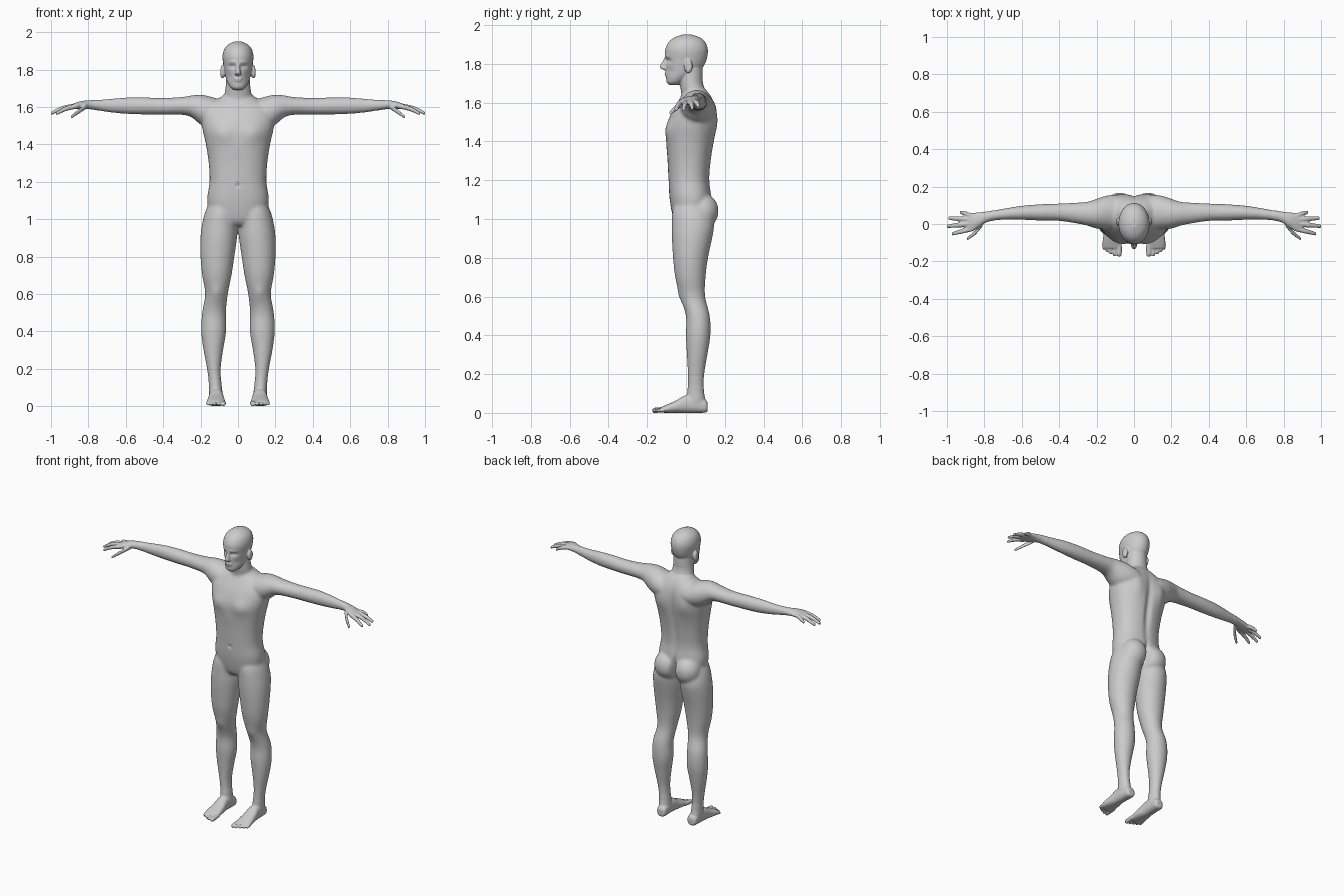
import bpy, math
from mathutils import Vector

skin = bpy.data.materials.new("light_grey")
skin.diffuse_color = (0.6, 0.6, 0.6, 1)
parts = []


def spline(a, b, c, d, t):
    return [0.5 * (2 * q + (r - p) * t + (2 * p - 5 * q + 4 * r - s) * t * t
                   + (3 * q - p - 3 * r + s) * t ** 3) for p, q, r, s in zip(a, b, c, d)]


def loft(name, axis, rings, power=2.0, side=1, n=32, sub=4):
    """Skin smooth oval rings (t, u, v, ru, rv) that follow one axis."""
    smooth, last = [], len(rings) - 1
    for i in range(last):
        q = [rings[max(0, min(last, i + k))] for k in (-1, 0, 1, 2)]
        smooth += [spline(*q, j / sub) for j in range(sub)]
    smooth.append(rings[-1])
    verts, faces = [], []
    for t, u, v, ru, rv in smooth:
        for k in range(n):
            c, s = math.cos(math.tau * k / n), math.sin(math.tau * k / n)
            a = u + ru * math.copysign(abs(c) ** (2 / power), c)
            b = v + rv * math.copysign(abs(s) ** (2 / power), s)
            x, y, z = {'X': (t, a, b), 'Y': (a, t, b), 'Z': (a, b, t)}[axis]
            verts.append((side * x, y, z))
    for r in range(len(smooth) - 1):
        for k in range(n):
            m = (k + 1) % n
            faces.append((r * n + k, r * n + m, r * n + n + m, r * n + n + k))
    faces += [tuple(range(n))[::-1], tuple(range(len(verts) - n, len(verts)))]
    me = bpy.data.meshes.new(name)
    me.from_pydata(verts, [], faces)
    ob = bpy.data.objects.new(name, me)
    bpy.context.collection.objects.link(ob)
    parts.append(ob)


def upright(name, rings, **kw):
    """Vertical loft from (z, x, half width, front y, back y)."""
    loft(name, 'Z', [(z, x, (f + b) / 2, w, (b - f) / 2) for z, x, w, f, b in rings], **kw)


def ball(name, loc, radii):
    bpy.ops.mesh.primitive_uv_sphere_add(segments=32, ring_count=16, location=loc)
    ob = bpy.context.object
    ob.name, ob.scale = name, radii
    parts.append(ob)


# Torso, neck, head and nose
upright("torso", [(.965, 0, .05, -.04, .07), (1.0, 0, .14, -.065, .12), (1.1, 0, .165, -.084, .132),
                  (1.2, 0, .152, -.09, .122), (1.3, 0, .157, -.095, .13), (1.4, 0, .172, -.102, .145),
                  (1.48, 0, .19, -.098, .155), (1.55, 0, .195, -.075, .155), (1.6, 0, .175, -.045, .145),
                  (1.64, 0, .11, -.02, .125), (1.67, 0, .07, 0, .1)], power=2.3)
upright("neck", [(1.58, 0, .1, -.02, .14), (1.65, 0, .077, -.025, .107), (1.7, 0, .067, -.033, .088),
                 (1.75, 0, .063, -.035, .086), (1.82, 0, .06, -.03, .085)])
upright("head", [(1.69, 0, .022, -.085, -.04), (1.705, 0, .042, -.1, -.01), (1.74, 0, .06, -.103, .04),
                 (1.78, 0, .07, -.105, .085), (1.82, 0, .077, -.106, .106), (1.87, 0, .083, -.108, .113),
                 (1.91, 0, .073, -.09, .1), (1.935, 0, .05, -.06, .073), (1.95, 0, .018, -.02, .03)])
upright("nose", [(1.768, 0, .012, -.115, -.09), (1.777, 0, .018, -.132, -.09),
                 (1.79, 0, .013, -.134, -.09), (1.83, 0, .008, -.112, -.09)])
ball("upper_lip", (0, -.1, 1.752), (.024, .011, .006))
ball("lower_lip", (0, -.099, 1.741), (.021, .011, .006))

for s in (1, -1):
    ball("ear", (s * .083, .012, 1.787), (.014, .022, .036))
    ball("buttock", (s * .076, .085, 1.04), (.085, .083, .092))
    # Shoulder, arm and palm
    loft("arm", 'X', [(.08, .06, 1.57, .09, .065), (.15, .06, 1.573, .09, .083), (.2, .055, 1.585, .08, .08),
                      (.25, .055, 1.603, .064, .058), (.3, .058, 1.605, .057, .048),
                      (.4, .063, 1.603, .047, .045), (.5, .062, 1.605, .044, .046),
                      (.6, .06, 1.606, .038, .044), (.7, .052, 1.607, .03, .035),
                      (.78, .04, 1.611, .028, .025), (.83, .022, 1.61, .04, .022),
                      (.87, .008, 1.604, .05, .017), (.9, .004, 1.598, .042, .01)], side=s)
    # Fingers and thumb as (base, knuckle, tip)
    for name, pts in {"little_finger": ((.86, .04, 1.605), (.9, .055, 1.598), (.93, .063, 1.582)),
                      "ring_finger": ((.87, .024, 1.604), (.935, .029, 1.592), (.993, .031, 1.568)),
                      "middle_finger": ((.87, .002, 1.604), (.94, -.006, 1.592), (1.001, -.012, 1.564)),
                      "index_finger": ((.86, -.024, 1.604), (.92, -.039, 1.59), (.974, -.053, 1.562)),
                      "thumb": ((.81, .0, 1.603), (.848, -.045, 1.578), (.892, -.08, 1.545))}.items():
        radii = (.014, .013, .009)
        loft(name, 'X', [(*p, r, r) for p, r in zip(pts, radii)], side=s, n=16)
    # Leg
    upright("leg", [(1.1, .085, .06, -.05, .1), (1.04, .09, .085, -.07, .13), (.97, .098, .095, -.073, .145),
                    (.9, .103, .098, -.073, .135), (.8, .11, .091, -.067, .114), (.7, .113, .079, -.056, .101),
                    (.6, .115, .061, -.031, .099), (.5, .128, .064, -.001, .123), (.4, .13, .067, -.001, .126),
                    (.3, .132, .053, .004, .111), (.2, .129, .037, .009, .095), (.12, .122, .034, .008, .092),
                    (.06, .118, .036, 0, .1), (.015, .116, .03, 0, .1)], side=s)
    # Foot and toes
    loft("foot", 'Y', [(.112, .114, .03, .02, .02), (.1, .114, .035, .032, .034), (.05, .116, .045, .036, .045),
                       (0, .117, .046, .038, .046), (-.05, .117, .032, .045, .032),
                       (-.1, .118, .021, .05, .021), (-.13, .117, .015, .044, .014)], power=2.4, side=s)
    for x, tip, r in ((.079, -.174, .014), (.104, -.172, .0095), (.125, -.162, .009),
                      (.144, -.15, .009), (.161, -.137, .009)):
        loft("toe", 'Y', [(-.1, x, .018, r, r), (tip + .015, x, .013, r, r), (tip, x, .01, r * .6, r * .6)],
             side=s, n=16)

# Fuse the parts into one skin
bpy.ops.object.select_all(action='DESELECT')
for ob in parts:
    ob.select_set(True)
body = parts[0]
bpy.context.view_layer.objects.active = body
bpy.ops.object.join()
body.name = "body"


def apply(kind, **settings):
    mod = body.modifiers.new(kind.lower(), kind)
    for key, value in settings.items():
        setattr(mod, key, value)
    bpy.ops.object.modifier_apply(modifier=mod.name)


apply('REMESH', mode='VOXEL', voxel_size=.005)
blend = body.vertex_groups.new(name="blend")
blend.add([v.index for v in body.data.vertices
           if abs(v.co.x) < .75 and .13 < v.co.z < 1.67], 1, 'REPLACE')
apply('SMOOTH', factor=.5, iterations=40, vertex_group="blend")

# Surface forms: (centre, reach, push), repeated on both sides
forms = [((.031, -.1, 1.815), (.019, .05, .011), (0, .013, 0)),     # eye socket
         ((.031, -.095, 1.812), (.009, .04, .006), (0, -.006, 0)),  # eyelid
         ((.03, -.1, 1.838), (.03, .04, .009), (0, -.004, 0)),      # brow
         ((.05, -.08, 1.76), (.02, .04, .02), (0, .006, 0)),        # cheek hollow
         ((.088, .012, 1.79), (.012, .009, .018), (-.008, 0, 0)),   # ear bowl
         ((.085, -.09, 1.46), (.06, .05, .05), (0, -.012, 0)),      # chest muscle
         ((.09, .14, 1.5), (.05, .06, .08), (0, .014, 0)),          # shoulder blade
         ((0, .14, 1.36), (.022, .06, .2), (0, -.014, 0)),          # spine groove
         ((0, .15, 1.02), (.014, .07, .075), (0, -.04, 0)),         # seat cleft
         ((0, -.09, 1.18), (.01, .03, .011), (0, .008, 0)),         # navel
         ((.115, -.04, .6), (.03, .03, .04), (0, -.006, 0))]        # kneecap
for v in body.data.vertices:
    s = -1 if v.co.x < 0 else 1
    start = Vector((abs(v.co.x), v.co.y, v.co.z))
    for centre, reach, push in forms:
        d = sum(((a - b) / r) ** 2 for a, b, r in zip(start, centre, reach))
        if d < 9:
            v.co += Vector((s * push[0], push[1], push[2])) * math.exp(-d)
apply('SMOOTH', factor=.5, iterations=2)

# Stand on the floor
low = min(v.co.z for v in body.data.vertices)
for v in body.data.vertices:
    v.co.z -= low
body.data.materials.clear()
body.data.materials.append(skin)
bpy.ops.object.shade_smooth()
